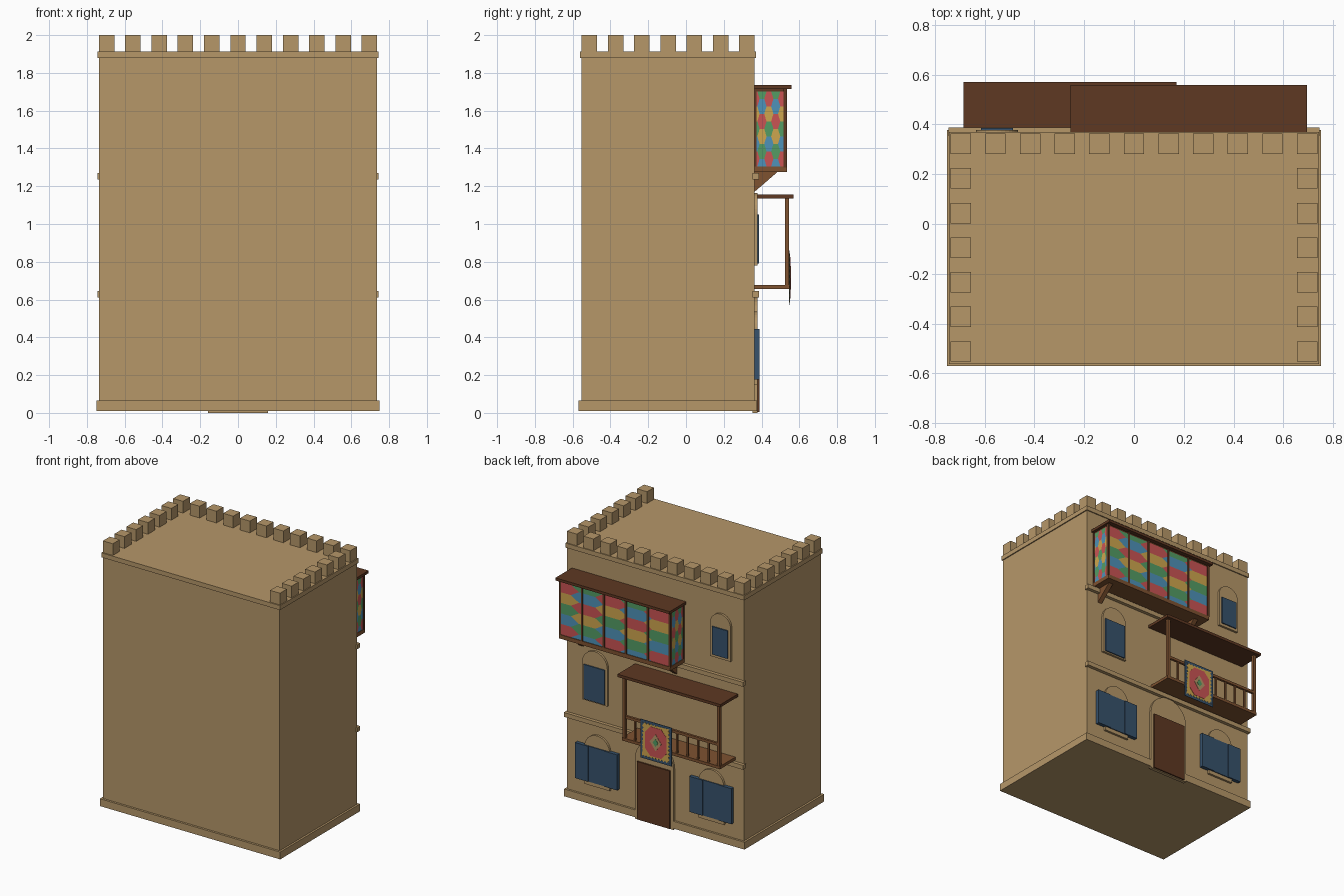
import bpy, bmesh
from math import sin, cos, pi
from mathutils import Vector

cube = bpy.data.objects.get("Cube")
if cube:
    bpy.data.objects.remove(cube, do_unlink=True)


def material(name, r, g, b):
    lin = [(c / 255 / 12.92) if c < 11 else ((c / 255 + 0.055) / 1.055) ** 2.4 for c in (r, g, b)]
    m = bpy.data.materials.new(name)
    m.use_nodes = True
    m.diffuse_color = (*lin, 1)
    m.node_tree.nodes["Principled BSDF"].inputs["Base Color"].default_value = (*lin, 1)
    return m


STONE = material("sandstone", 182, 151, 105)
DARK = material("dark wood", 94, 56, 34)
WOOD = material("mid wood", 126, 82, 48)
NAVY = material("navy shutter", 55, 82, 108)
RED = material("red", 202, 84, 84)
BLUE = material("blue", 78, 146, 184)
GREEN = material("green", 84, 156, 100)
GOLD = material("gold", 206, 166, 78)


def finish(name, bm, mats):
    mesh = bpy.data.meshes.new(name)
    bm.to_mesh(mesh)
    bm.free()
    for m in mats:
        mesh.materials.append(m)
    obj = bpy.data.objects.new(name, mesh)
    bpy.context.scene.collection.objects.link(obj)
    return obj


def add_box(bm, x, y, z):
    """Add a box given (min, max) on each axis."""
    verts = bmesh.ops.create_cube(bm, size=1)["verts"]
    for v in verts:
        v.co = [(a + b) / 2 + c * (b - a) for (a, b), c in zip((x, y, z), v.co)]


def box(name, x, y, z, mat):
    bm = bmesh.new()
    add_box(bm, x, y, z)
    return finish(name, bm, [mat])


def slab(name, points, start, depth, mat):
    """Extrude a closed polygon of 3D points along a vector."""
    bm = bmesh.new()
    face = bm.faces.new([bm.verts.new(Vector(p) + Vector(start)) for p in points])
    out = bmesh.ops.extrude_face_region(bm, geom=[face])["geom"]
    bmesh.ops.translate(bm, verts=[g for g in out if isinstance(g, bmesh.types.BMVert)], vec=depth)
    bmesh.ops.recalc_face_normals(bm, faces=bm.faces)
    return finish(name, bm, [mat])


WALL = 0.362


def arch(name, cx, half, bottom, top):
    """Raised round-topped panel on the facade."""
    spring = top - half
    pts = [(cx + half, 0, bottom)]
    pts += [(cx + half * cos(pi * i / 16), 0, spring + half * sin(pi * i / 16)) for i in range(17)]
    pts.append((cx - half, 0, bottom))
    slab(name, pts, (0, WALL - 0.01, 0), (0, 0.026, 0), STONE)


def plate(name, cx, half, z, front, mat):
    box(name, (cx - half, cx + half), (WALL, front), z, mat)


# Main block with plinth, cornice and string courses
box("main_block", (-0.735, 0.735), (-0.554, WALL), (0.01, 1.89), STONE)
box("plinth", (-0.75, 0.75), (-0.57, 0.377), (0.01, 0.065), STONE)
box("cornice", (-0.743, 0.743), (-0.562, 0.37), (1.878, 1.912), STONE)
for name, z in (("lower_string_course", 0.612), ("upper_string_course", 1.236)):
    box(name, (-0.745, 0.745), (0.353, 0.387), (z, z + 0.033), STONE)

# Battlements along the facade and both sides
bm = bmesh.new()
STEP, HALF = 0.139, 0.041
for i in range(11):
    for j in range(7):
        if j == 0 or i in (0, 10):
            x, y = (i - 5) * STEP, 0.322 - j * STEP
            add_box(bm, (x - HALF, x + HALF), (y - HALF, y + HALF), (1.91, 2.0))
finish("battlements", bm, [STONE])

# Door
arch("door_surround", 0, 0.16, 0, 0.615)
plate("door", 0, 0.137, (0.005, 0.44), 0.389, DARK)

# Shuttered ground floor windows
for side, cx in (("left", 0.475), ("right", -0.475)):
    arch(side + "_ground_surround", cx, 0.105, 0.15, 0.537)
    plate(side + "_ground_window", cx, 0.066, (0.178, 0.445), 0.384, NAVY)
    for n, s in (("outer", 1), ("inner", -1)):
        plate(f"{side}_ground_{n}_shutter", cx + s * 0.121, 0.054, (0.178, 0.445), 0.389, NAVY)

# Upper windows
arch("middle_surround", 0.495, 0.105, 0.78, 1.165)
plate("middle_window", 0.495, 0.087, (0.79, 1.05), 0.386, NAVY)
arch("top_surround", -0.55, 0.085, 1.39, 1.727)
plate("top_window", -0.55, 0.064, (1.41, 1.62), 0.386, NAVY)

# Enclosed balcony
X0, X1, Y1 = -0.235, 0.675, 0.526
Z0, Z1 = 1.305, 1.702
box("oriel_core", (X0, X1), (WALL, Y1), (1.28, 1.72), DARK)
box("oriel_floor", (X0 - 0.006, X1 + 0.006), (WALL, 0.534), (1.275, 1.305), WOOD)
box("oriel_roof", (-0.255, 0.695), (WALL, 0.558), (1.715, 1.735), DARK)
bm = bmesh.new()
for i in range(6):
    x = X0 + (X1 - X0) * i / 5
    add_box(bm, (x - 0.008, x + 0.008), (0.515, 0.534), (1.30, 1.72))
for x in (X0, X1):
    add_box(bm, (x - 0.006, x + 0.006), (WALL, 0.374), (1.30, 1.72))
finish("oriel_posts", bm, [DARK])
for side, x in (("left", 0.6), ("right", -0.18)):
    slab(side + "_oriel_bracket", [(0, WALL, 1.17), (0, WALL, 1.28), (0, 0.49, 1.28)],
         (x, 0, 0), (0.035, 0, 0), WOOD)


def stained_glass(name, origin, u, width):
    """Staggered six-sided panes, trimmed to a rectangle."""
    height, cols, rows = Z1 - Z0, 4.5, 5
    pw, ph = width / cols, height / rows
    bm = bmesh.new()
    for c in range(6):
        for r in range(-1, rows + 1):
            cx, cz = (c + 0.1) * pw, (r + 0.5 + 0.5 * (c % 2)) * ph
            shape = ((-2, 0), (-1, -1.5), (1, -1.5), (2, 0), (1, 1.5), (-1, 1.5))
            f = bm.faces.new([bm.verts.new((cx + a * pw / 3, 0, cz + b * ph / 3)) for a, b in shape])
            f.material_index = (r + 2 * c) % 4
    for co, no in (((0, 0, 0), (-1, 0, 0)), ((width, 0, 0), (1, 0, 0)),
                   ((0, 0, 0), (0, 0, -1)), ((0, 0, height), (0, 0, 1))):
        geom = bm.verts[:] + bm.edges[:] + bm.faces[:]
        bmesh.ops.bisect_plane(bm, geom=geom, plane_co=co, plane_no=no, clear_outer=True)
    for v in bm.verts:
        v.co = Vector(origin) + Vector(u) * v.co.x + Vector((0, 0, v.co.z))
    finish(name, bm, [RED, BLUE, GREEN, GOLD])


GAP = 0.003
stained_glass("front_glass", (X1, Y1 + GAP, Z0), (-1, 0, 0), X1 - X0)
stained_glass("left_glass", (X1 + GAP, WALL, Z0), (0, 1, 0), Y1 - WALL)
stained_glass("right_glass", (X0 - GAP, Y1, Z0), (0, -1, 0), Y1 - WALL)

# Open balcony
box("balcony_floor", (-0.665, 0.15), (WALL, 0.547), (0.655, 0.677), WOOD)
box("balcony_canopy", (-0.685, 0.17), (WALL, 0.57), (1.135, 1.156), DARK)
bm = bmesh.new()
for x in (-0.65, 0.135):
    add_box(bm, (x - 0.011, x + 0.011), (0.525, 0.545), (0.67, 1.14))
finish("balcony_posts", bm, [WOOD])
bm = bmesh.new()
add_box(bm, (-0.65, 0.135), (0.526, 0.544), (0.825, 0.845))
for i in range(1, 9):
    x = -0.65 + 0.785 * i / 9
    add_box(bm, (x - 0.006, x + 0.006), (0.529, 0.541), (0.67, 0.83))
finish("balcony_railing", bm, [WOOD])

# Hanging rug built from thin layers
RX, RZ = -0.135, 0.715


def rug_layer(name, outline, level, mat):
    pts = [(RX + a, 0, RZ + b) for a, b in outline]
    slab(name, pts, (0, 0.546 + level * 0.002, 0), (0, 0.003, 0), mat)


def toothed(w, h, n, depth):
    corners = [(-w, -h), (w, -h), (w, h), (-w, h)]
    pts = []
    for k in range(4):
        a, b = Vector(corners[k]), Vector(corners[(k + 1) % 4])
        d = (b - a).normalized()
        inward = Vector((-d.y, d.x)) * depth
        for i in range(n):
            pts += [a.lerp(b, i / n), a.lerp(b, (i + 0.5) / n) + inward]
    return pts


def diamond(w, h):
    return [(w, 0), (0, h), (-w, 0), (0, -h)]


rug_layer("rug_border", [(-0.13, -0.145), (0.13, -0.145), (0.13, 0.145), (-0.13, 0.145)], 0, NAVY)
rug_layer("rug_field", toothed(0.115, 0.13, 9, 0.014), 1, GOLD)
rug_layer("rug_medallion", [(s * a, t * b) for s, t, pair in
          ((1, -1, ((0.045, 0.11), (0.09, 0.06))), (1, 1, ((0.09, 0.06), (0.045, 0.11))),
           (-1, 1, ((0.045, 0.11), (0.09, 0.06))), (-1, -1, ((0.09, 0.06), (0.045, 0.11))))
          for a, b in pair], 2, RED)
rug_layer("rug_diamond", diamond(0.048, 0.062), 3, STONE)
rug_layer("rug_centre", diamond(0.022, 0.03), 4, GREEN)
